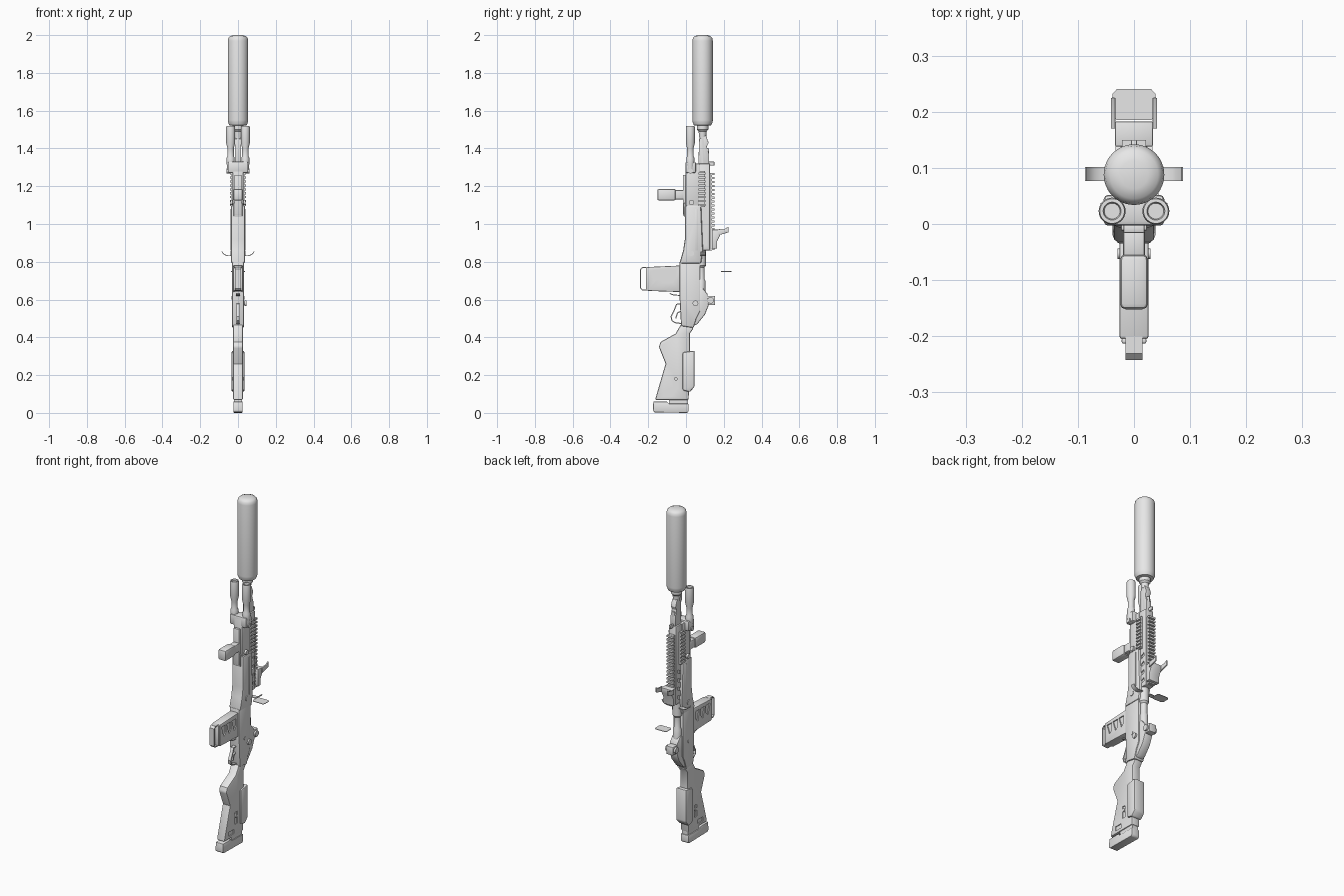
import bpy, bmesh, math

if "Cube" in bpy.data.objects:
    bpy.data.objects.remove(bpy.data.objects["Cube"])

UNIT = 0.01  # all part dimensions below are in hundredths
parts = []

grey = bpy.data.materials.new("plain grey")
grey.use_nodes = True
grey.diffuse_color = (0.8, 0.8, 0.8, 1)
grey.node_tree.nodes["Principled BSDF"].inputs["Base Color"].default_value = grey.diffuse_color


def place(u, v, w, axis):
    """Profile coordinates u, v and depth w along the given axis."""
    point = {"x": (w, u, v), "y": (u, w, v), "z": (u, v, w)}[axis]
    return [c * UNIT for c in point]


def finish(name, bm, bevel=0, mirror=False, thickness=0):
    bmesh.ops.recalc_face_normals(bm, faces=bm.faces)
    mesh = bpy.data.meshes.new(name)
    bm.to_mesh(mesh)
    bm.free()
    mesh.materials.append(grey)
    obj = bpy.data.objects.new(name, mesh)
    bpy.context.scene.collection.objects.link(obj)
    if thickness:
        solid = obj.modifiers.new("thickness", "SOLIDIFY")
        solid.thickness = thickness * UNIT
        solid.offset = 0
    if bevel:
        mod = obj.modifiers.new("bevel", "BEVEL")
        mod.width = bevel * UNIT
        mod.segments = 2
        mod.limit_method = "ANGLE"
        mod.angle_limit = math.radians(40)
    if mirror:
        obj.modifiers.new("mirror", "MIRROR").use_mirror_merge = False
    parts.append(obj)
    return obj


def add_prism(bm, points, low, high, axis="x"):
    rings = [[bm.verts.new(place(u, v, w, axis)) for u, v in points] for w in (low, high)]
    for ring in rings:
        bm.faces.new(ring)
    count = len(points)
    for i in range(count):
        j = (i + 1) % count
        bm.faces.new((rings[0][i], rings[0][j], rings[1][j], rings[1][i]))


def prism(name, points, low, high, axis="x", **options):
    bm = bmesh.new()
    add_prism(bm, points, low, high, axis)
    return finish(name, bm, **options)


def slab(name, points, half_width, **options):
    """Side outline in (y, z), extruded evenly to both sides."""
    return prism(name, points, -half_width, half_width, **options)


def rect(a, b, c, d):
    return [(a, c), (b, c), (b, d), (a, d)]


def box(name, x, y, z, **options):
    return prism(name, rect(*y, *z), *x, **options)


def lathe(name, centre, profile, axis="z", sides=32, **options):
    """Round part from (radius, position along axis) pairs."""
    bm = bmesh.new()
    rings = []
    for radius, w in profile:
        ring = []
        for i in range(sides):
            a = math.tau * i / sides
            ring.append(bm.verts.new(place(centre[0] + radius * math.cos(a),
                                           centre[1] + radius * math.sin(a), w, axis)))
        rings.append(ring)
    for lower, upper in zip(rings, rings[1:]):
        for i in range(sides):
            j = (i + 1) % sides
            bm.faces.new((lower[i], lower[j], upper[j], upper[i]))
    bm.faces.new(rings[0])
    bm.faces.new(rings[-1])
    return finish(name, bm, **options)


def rod(name, centre, radius, low, high, axis="z", **options):
    return lathe(name, centre, [(radius, low), (radius, high)], axis, **options)


def strap(name, path, low, high, thickness, axis="x", **options):
    """Bent strip following a path."""
    bm = bmesh.new()
    pairs = [[bm.verts.new(place(u, v, w, axis)) for w in (low, high)] for u, v in path]
    for a, b in zip(pairs, pairs[1:]):
        bm.faces.new((a[0], a[1], b[1], b[0]))
    return finish(name, bm, thickness=thickness, **options)


def cut(target, outlines, inner, outer):
    """Sink a set of side outlines into both sides of a part."""
    bm = bmesh.new()
    for outline in outlines:
        for side in (-1, 1):
            add_prism(bm, outline, side * inner, side * outer)
    cutter = finish(target.name + "_cutter", bm)
    parts.remove(cutter)
    cutter.hide_render = True
    mod = target.modifiers.new("recesses", "BOOLEAN")
    mod.operation = "DIFFERENCE"
    mod.object = cutter
    return cutter


# Suppressor, muzzle and barrel
lathe("suppressor", (0, 8.8), [(2.6, 152), (4.6, 152.3), (5.3, 154), (5.4, 155), (5.4, 197),
                               (5.1, 198.5), (4.3, 199.4), (2.5, 200)], sides=48)
lathe("muzzle_collar", (0, 8.8), [(1.9, 146), (2.1, 149), (3, 150), (3, 152.2)])
rod("barrel", (0, 8.8), 1.7, 80, 150)
rod("gas_tube", (0, 11.4), 0.9, 125, 140)
slab("front_sight_block", [(6.5, 131), (7, 145), (10.5, 147), (12, 143), (11, 141),
                           (12.2, 137), (12.2, 131)], 1.6, bevel=0.2)
box("front_sight_ear", (-0.5, 0.5), (11, 15), (131, 133), bevel=0.2)

# Paired lamps and their clamp
lathe("lamp", (3.9, 2.3), [(1.7, 127), (2.1, 132), (2.1, 135), (1.7, 136), (1.7, 140), (2.4, 143),
                           (2.4, 151), (2.2, 152), (1.6, 152), (1.4, 151.2)], mirror=True)
box("lamp_clamp", (-5.4, 5.4), (-0.3, 5.2), (127, 133), bevel=0.8)
rod("clamp_screw", (2.4, 128), 1.3, 4, 6, "x", mirror=True)

# Fore-end
slab("forearm", [(-0.6, 110), (-0.6, 92), (-1.5, 86), (-3.5, 79), (8, 79), (9, 86), (8, 110)],
     3.8, bevel=1.1)
slab("forearm_nose", rect(-0.3, 7.5, 109, 132), 2.9, bevel=0.7)
upper = slab("upper_handguard", rect(7, 12.6, 86, 132), 2.5, bevel=0.5)
vents = [[(8.8, z), (11.2, z + 1), (11.2, z + 3), (8.8, z + 2)] for z in range(88, 108, 5)]
cutters = [cut(upper, vents, 1.9, 4)]
box("side_strip", (3.7, 4), (4.8, 6), (86, 108), mirror=True, bevel=0.1)
for z in (84.4, 111.4):
    rod("forearm_screw", (2.9, z), 1.4, 2.5, 4.1, "x", sides=20, mirror=True)

# Slotted rails
box("top_rail", (-1.7, 1.7), (12.4, 13.8), (86, 127))
box("side_rail", (2.4, 3.5), (6.8, 10), (109, 128), mirror=True)
for i in range(20):
    z = 86.3 + 2.08 * i
    box("top_rail_tooth", (-2.1, 2.1), (13.6, 15), (z, z + 1.1))
for i in range(9):
    z = 109.5 + 2.08 * i
    box("side_rail_tooth", (3.4, 4.3), (6.6, 10.2), (z, z + 1.1), mirror=True)
box("bottom_rail", (-1.9, 1.9), (-1.6, 0), (105, 126), bevel=0.3)
box("bottom_rail_stop", (-2.3, 2.3), (-1.2, 0), (104, 111), bevel=0.3)

# Foregrip
box("foregrip_neck", (-2, 2), (-6, -1), (113, 118), bevel=0.6)
box("foregrip", (-2.5, 2.5), (-15.2, -5.4), (112.4, 118.6), bevel=1)

# Reflex sight with its detached lens
slab("reflex_base", [(13.8, 87), (13.8, 97), (18.3, 97), (18, 94), (16.5, 91), (16.5, 87)],
     3.4, bevel=0.3)
prism("reflex_arm", [(17, 94), (22.5, 95.6), (22.5, 98.6), (20.5, 97.4), (17, 97.2)],
      3.3, 4.1, mirror=True, bevel=0.15)
prism("reflex_lens", [(-3.8, 19.3), (-3, 18.5), (3, 18.5), (3.8, 19.3), (3.8, 23.2),
                      (3, 24.1), (-3, 24.1), (-3.8, 23.2)], 74.7, 75, "z")

# Curved side horns
strap("side_horn", [(2.5, 83.2), (5.5, 83.2), (7, 83.7), (8, 84.5), (8.6, 85.4)],
      7.7, 10.2, 0.4, "y", mirror=True)

# Receiver, bolt and rear sight
slab("receiver", [(-3.5, 80), (-3.5, 63), (-2.6, 46), (4, 45), (5.5, 50), (7.5, 54), (7.5, 80)],
     3.2, bevel=0.7)
lathe("bolt_tube", (0, 8), [(2.3, 62), (2.3, 70), (1.8, 71), (1.8, 77), (2.6, 78), (2.6, 87)])
slab("rear_receiver", [(4, 65), (8.5, 66.5), (11.4, 63), (12, 57), (10, 52), (6, 47), (3, 45.5)],
     2.6, bevel=0.6)
box("rear_sight", (-2.3, 2.3), (11, 15.4), (57, 62), bevel=0.5)
rod("rear_sight_knob", (13, 59.6), 1.7, -3.3, 3.3, "x")
lathe("bolt_handle", (5, 58), [(0.7, 2), (0.7, 3.2), (1.5, 3.5), (1.5, 4.4)], "x")
rod("receiver_pin", (2, 61), 1, -3.4, 3.4, "x", sides=16)

# Magazine with recessed panels and pull loop
magazine = slab("magazine", [(-3, 78), (-20.5, 77.2), (-20.5, 64.6), (-3, 64)], 2.6, bevel=0.5)
panels = [[(y, 75.3), (y + 3.8, 75.3), (y + 3.8, 71), (y + 2, 69)] for y in (-18.8, -14, -9.2)]
cutters.append(cut(magazine, panels, 2, 4))
strap("magazine_loop", [(-20, 77), (-23, 77), (-24, 76), (-24, 66), (-23, 65), (-20, 65)],
      -1.5, 1.5, 0.6)
box("magazine_floor", (-2.2, 2.2), (-21.3, -20.3), (65, 77), bevel=0.3)

# Trigger group
strap("trigger_guard", [(-2.5, 57.8), (-5, 57.5), (-6.4, 54), (-7.9, 51), (-7.5, 49),
                        (-6, 47.8), (-2.5, 47.3)], -0.9, 0.9, 0.6)
strap("trigger", [(-2.5, 54), (-4.4, 53), (-5, 51.5), (-5.4, 50)], -0.5, 0.5, 0.6)
strap("magazine_release", [(-3, 62.2), (-6.5, 62.4), (-8.6, 63.2)], -1, 1, 0.5)

# Buttstock
stock = slab("buttstock", [(-2.6, 47), (-5.5, 42), (-13.4, 37.6), (-14.4, 35), (-10.8, 26),
                           (-12, 22), (-16.4, 6.8), (1.4, 6.8), (2, 33), (2, 42), (4.2, 45)],
             2.6, bevel=0.8)
slots = [rect(-6.4, -4.2, 13.5, 20.5), rect(-12, -7.5, 8.5, 11)]
cutters.append(cut(stock, slots, 2.1, 4))
rod("stock_adjuster", (-5.3, 18), 0.9, -2.9, 2.9, "x", sides=16)
slab("cheek_piece", [(-1.8, 32), (4.6, 33), (4.6, 14), (2, 11), (-1.8, 12)], 3.4, bevel=0.8)
box("butt_spacer", (-2, 2), (-9, 1), (4, 8))
slab("butt_pad", [(-17.5, 1), (-16.5, 0.3), (0.6, 0), (1.4, 0.8), (1.4, 4.9), (-9, 4.9),
                  (-10, 6), (-17.3, 6)], 2.5, bevel=0.4)

# Bake modifiers, drop cutters, smooth the rounded parts
bpy.ops.object.select_all(action="DESELECT")
for obj in parts:
    obj.select_set(True)
bpy.context.view_layer.objects.active = parts[0]
bpy.ops.object.convert(target="MESH")
for cutter in cutters:
    bpy.data.objects.remove(cutter)
bpy.ops.object.shade_smooth_by_angle(angle=math.radians(35))
